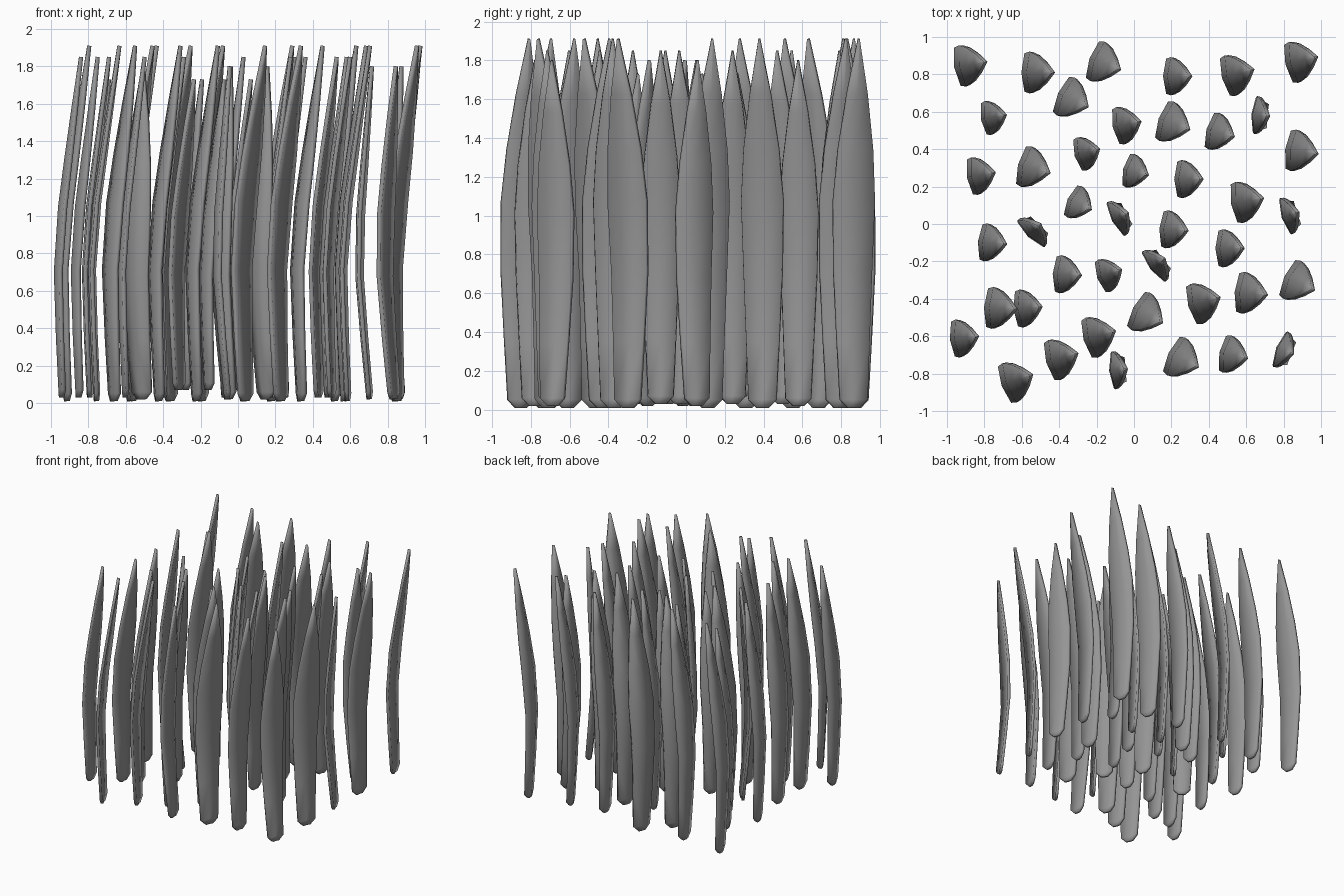
import bpy
import bmesh
from math import radians, sin, cos

if "Cube" in bpy.data.objects:
    bpy.data.objects.remove(bpy.data.objects["Cube"], do_unlink=True)

# One flat grey for every blade
grey = bpy.data.materials.new("Stone grey")
grey.use_nodes = True
colour = (0.3, 0.3, 0.3, 1)
grey.diffuse_color = colour
grey.node_tree.nodes["Principled BSDF"].inputs["Base Color"].default_value = colour

# Blade outline: height fraction, width fraction, forward offset
OUTLINE = [
    (0.0, 0.28, -0.02), (0.022, 0.66, -0.023), (0.18, 0.78, -0.038),
    (0.37, 0.92, -0.05), (0.56, 1.0, -0.025), (0.70, 0.84, 0.012),
    (0.85, 0.50, 0.055), (1.0, 0.03, 0.1),
]

# Placement per kind: x, y in hundredths, then the lean direction in degrees
BROAD = [
    (-89, 85, 10), (-53, 81, 0), (-17, 86, -20), (54, 80, 15), (88, 87, 13),
    (-34, 67, -25), (20, 54, -20), (88, 39, -8), (-55, 30, -15), (59, 12, 10),
    (-73, -45, -3), (6, -48, -28), (36, -42, 16), (61, -37, -5), (87, -31, -25),
    (-20, -60, 16), (-40, -72, 16), (-64, -84, 20), (25, -72, -26),
]
MEDIUM = [
    (22, 79, 0), (-5, 53, 12), (45, 49, -16), (28, 24, 0), (-83, 26, 10),
    (-77, -10, -5), (20, -3, -4), (50, -13, 0), (-37, -27, -3),
    (-58, -45, 5), (-92, -61, 6), (52, -70, -12),
]
NARROW = [(-76, 57, 10), (-26, 38, 16), (0, 28, -14), (-30, 11, -25), (-14, -27, 20)]
UPRIGHT = [
    (68, 58, -5), (84, 5, 18), (-8, -78, 5), (81, -68, -22),
    (-7, 4, 28), (-53, -3, 46), (13, -21, 38),
]


def make_blade(name, place, width, bottom, top, depth, tilt):
    """A curled leaf-shaped sheet, three columns wide, given thickness."""
    x, y, angle = place[0] / 100, place[1] / 100, radians(place[2])
    bm = bmesh.new()
    rows = []
    for t, w, offset in OUTLINE:
        row = []
        for side in (-1, 0, 1):
            across = side * w * width / 2
            forward = offset * depth + tilt * (1 - 2 * t)
            forward += 0.018 * w * abs(side) - 0.009
            row.append(bm.verts.new((
                x + forward * cos(angle) - across * sin(angle),
                y + forward * sin(angle) + across * cos(angle),
                bottom + t * (top - bottom))))
        rows.append(row)
    for low, high in zip(rows, rows[1:]):
        for i in range(2):
            bm.faces.new((low[i], high[i], high[i + 1], low[i + 1]))
    mesh = bpy.data.meshes.new(name)
    bm.to_mesh(mesh)
    bm.free()
    mesh.materials.append(grey)
    blade = bpy.data.objects.new(name, mesh)
    bpy.context.collection.objects.link(blade)
    solid = blade.modifiers.new("Thickness", "SOLIDIFY")
    solid.thickness = 0.022
    solid.offset = 0
    return blade


# Kinds of blade: places, width, bottom, top, depth of the bend, backward tilt
KINDS = {
    "broad_blade": (BROAD, 0.22, 0.01, 1.91, 1.05, 0),
    "medium_blade": (MEDIUM, 0.2, 0.03, 1.85, 0.9, 0),
    "narrow_blade": (NARROW, 0.18, 0.07, 1.73, 0.8, 0),
    "upright_blade": (UPRIGHT, 0.2, 0.02, 1.8, 0.9, 0.045),
}

blades = []
for kind, (places, *shape) in KINDS.items():
    for number, place in enumerate(places, start=1):
        blades.append(make_blade(f"{kind}_{number}", place, *shape))

# Smooth faces with sharp rims
bpy.ops.object.select_all(action="DESELECT")
for blade in blades:
    blade.select_set(True)
bpy.context.view_layer.objects.active = blades[0]
bpy.ops.object.shade_smooth_by_angle(angle=radians(30))
